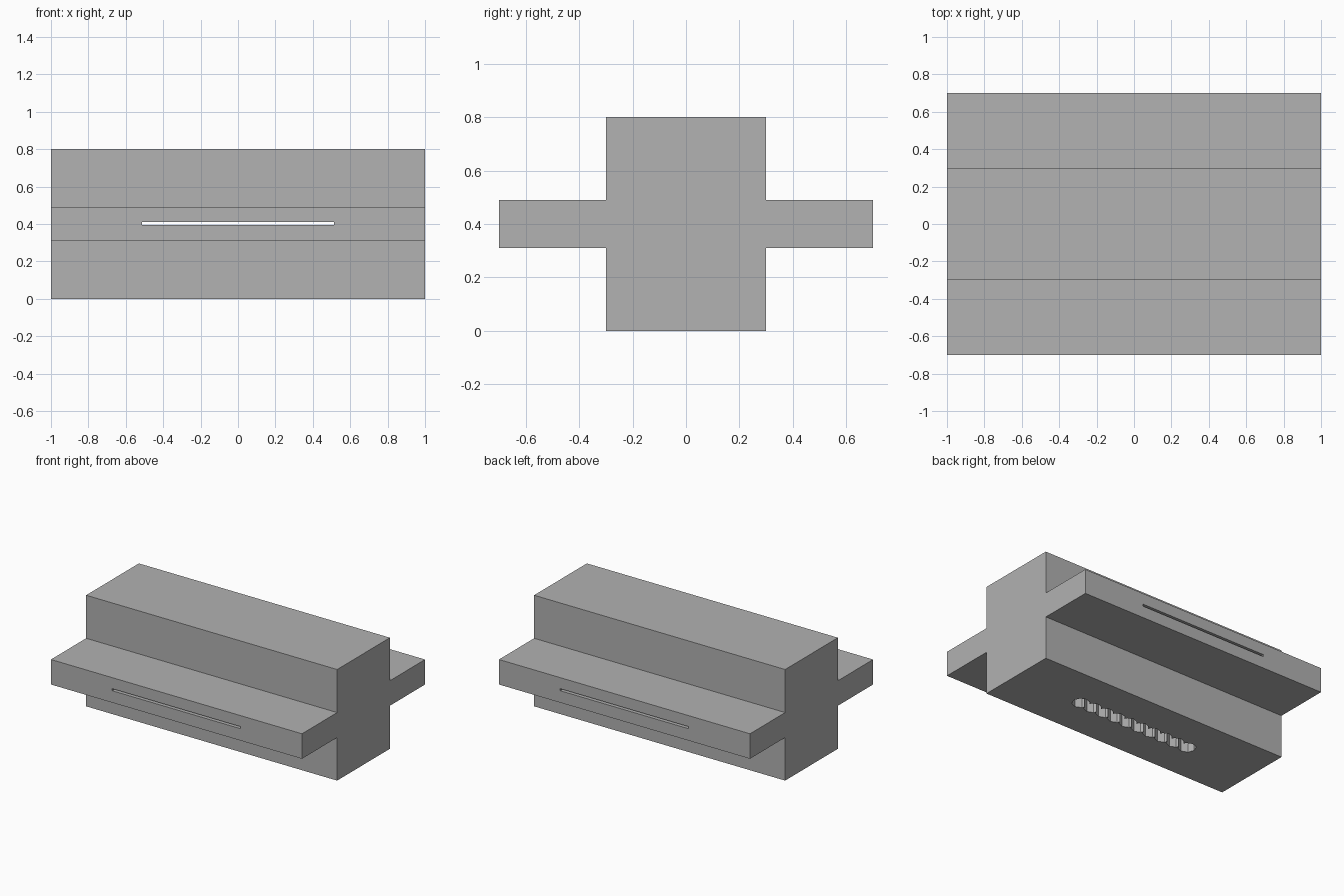
import bpy, bmesh, math
from mathutils import Matrix

if "Cube" in bpy.data.objects:
    bpy.data.objects.remove(bpy.data.objects["Cube"])

grey = bpy.data.materials.new("plain grey")
grey.diffuse_color = (0.445, 0.445, 0.445, 1)
grey.use_nodes = True
grey.node_tree.nodes["Principled BSDF"].inputs["Base Color"].default_value = grey.diffuse_color


def make_object(name, bm):
    bmesh.ops.recalc_face_normals(bm, faces=bm.faces)
    mesh = bpy.data.meshes.new(name)
    bm.to_mesh(mesh)
    bm.free()
    mesh.materials.append(grey)
    obj = bpy.data.objects.new(name, mesh)
    bpy.context.collection.objects.link(obj)
    return obj


def cut(target, cutter):
    """Carve the cutter out of the target, then drop the cutter."""
    mod = target.modifiers.new(cutter.name, 'BOOLEAN')
    mod.operation = 'DIFFERENCE'
    mod.solver = 'EXACT'
    mod.object = cutter
    cutter.hide_render = True
    bpy.context.view_layer.objects.active = target
    bpy.ops.object.modifier_apply(modifier=mod.name)
    bpy.data.objects.remove(cutter)


# Cross-shaped body, its profile extruded along x
half = [(0.3, 0), (0.3, 0.31), (0.7, 0.31), (0.7, 0.49), (0.3, 0.49), (0.3, 0.8)]
profile = half + [(-y, z) for y, z in reversed(half)]
bm = bmesh.new()
face = bm.faces.new([bm.verts.new((-1, y, z)) for y, z in profile])
ext = bmesh.ops.extrude_face_region(bm, geom=[face])
bmesh.ops.translate(bm, vec=(2, 0, 0),
                    verts=[v for v in ext["geom"] if isinstance(v, bmesh.types.BMVert)])
body = make_object("cross_body", bm)

# Thin slot running front to back through the flanges
bm = bmesh.new()
bmesh.ops.create_cube(bm, size=1, matrix=Matrix.Translation((0, 0, 0.403))
                      @ Matrix.Diagonal((1.024, 1.6, 0.015, 1)))
cut(body, make_object("slot_cutter", bm))

# Row of overlapping eight-sided holes rising from the base into the slot
for i in range(10):
    bm = bmesh.new()
    bmesh.ops.create_cone(bm, cap_ends=True, segments=8, radius1=0.06, radius2=0.06,
                          depth=0.503 + i * 0.0004,
                          matrix=Matrix.Translation((-0.45 + 0.1 * i, 0, 0.15)))
    cut(body, make_object("hole_cutter", bm))
